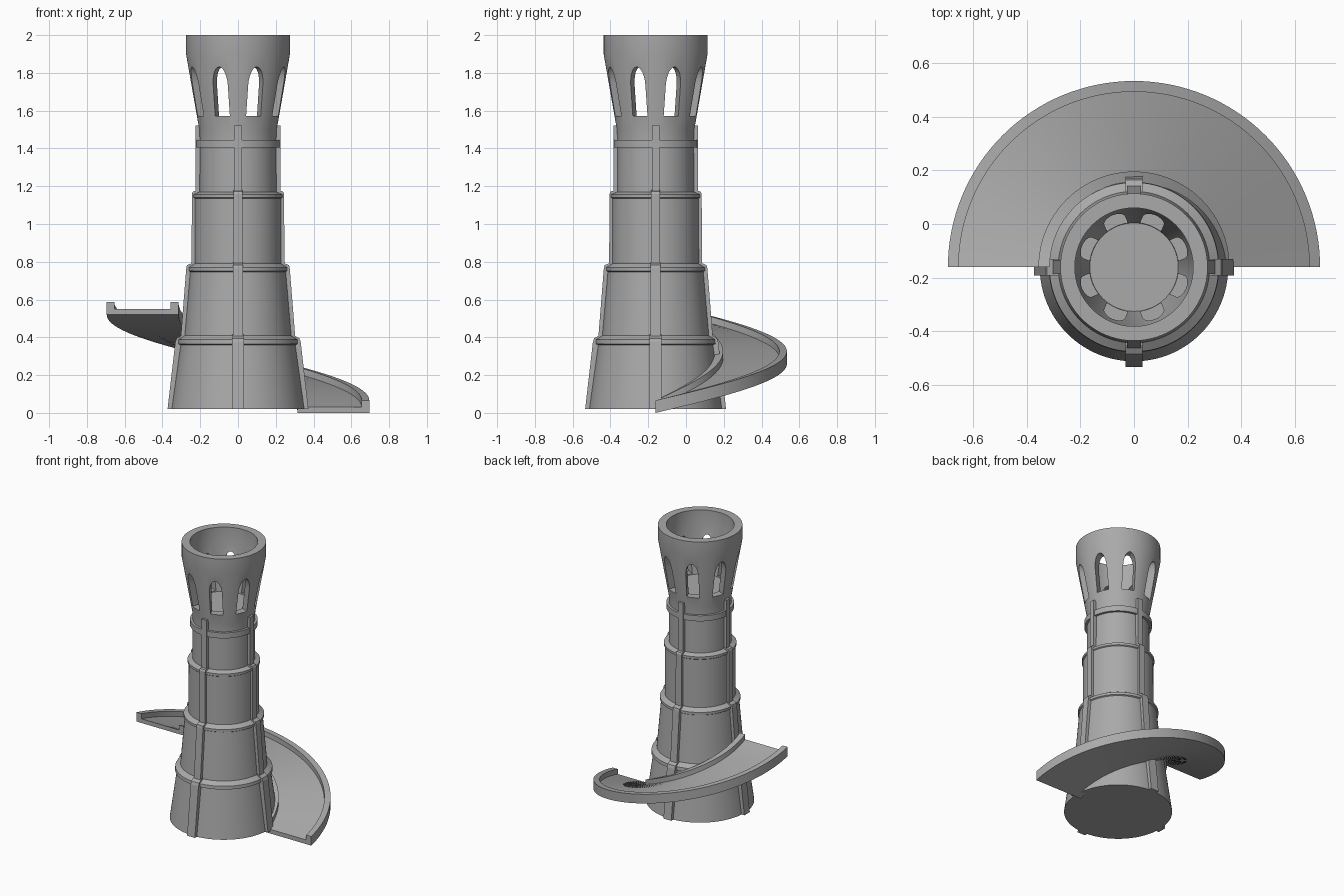
import bpy, bmesh, math
from mathutils import Vector

if "Cube" in bpy.data.objects:
    bpy.data.objects.remove(bpy.data.objects["Cube"])

CY = -0.161          # tower axis in y
SEG = 96

stone = bpy.data.materials.new("grey stone")
stone.diffuse_color = (0.4, 0.4, 0.4, 1)
stone.use_nodes = True
stone.node_tree.nodes["Principled BSDF"].inputs["Base Color"].default_value = stone.diffuse_color


def polar(r, a, z):
    return Vector((r * math.cos(a), CY + r * math.sin(a), z))


def finish(name, bm):
    bmesh.ops.remove_doubles(bm, verts=bm.verts, dist=1e-5)
    bmesh.ops.recalc_face_normals(bm, faces=bm.faces)
    me = bpy.data.meshes.new(name)
    bm.to_mesh(me)
    bm.free()
    me.materials.append(stone)
    ob = bpy.data.objects.new(name, me)
    bpy.context.collection.objects.link(ob)
    return ob


def activate(ob):
    bpy.ops.object.select_all(action='DESELECT')
    ob.select_set(True)
    bpy.context.view_layer.objects.active = ob


def smooth(ob):
    activate(ob)
    bpy.ops.object.shade_smooth_by_angle(angle=math.radians(25))


def lathe(name, profile):
    """Closed solid: the profile starts and ends on the axis."""
    bm = bmesh.new()
    rings = []
    for r, z in profile:
        if r == 0:
            rings.append([bm.verts.new((0, CY, z))] * SEG)
        else:
            rings.append([bm.verts.new(polar(r, 2 * math.pi * i / SEG, z)) for i in range(SEG)])
    for a, b in zip(rings, rings[1:]):
        for i in range(SEG):
            j = (i + 1) % SEG
            vs = list(dict.fromkeys((a[i], a[j], b[j], b[i])))
            bm.faces.new(vs)
    return finish(name, bm)


def prism(bm, lower, upper):
    """Solid between two matching outlines."""
    a = [bm.verts.new(p) for p in lower]
    b = [bm.verts.new(p) for p in upper]
    n = len(a)
    bm.faces.new(a)
    bm.faces.new(b[::-1])
    for i in range(n):
        j = (i + 1) % n
        bm.faces.new((a[i], b[i], b[j], a[j]))


# tower: stepped shaft, ledges, collar, flared hollow head
tower = lathe("tower", [
    (0, 0.02), (0.352, 0.02), (0.305, 0.36), (0.318, 0.365), (0.316, 0.388),
    (0.283, 0.41), (0.254, 0.747), (0.262, 0.752), (0.262, 0.77),
    (0.23, 0.79), (0.229, 1.135), (0.236, 1.14), (0.236, 1.157),
    (0.204, 1.17), (0.203, 1.405), (0.22, 1.405), (0.22, 1.445), (0.203, 1.445),
    (0.205, 1.5), (0.275, 1.9), (0.275, 2.0), (0.221, 2.0), (0.221, 1.9),
    (0.165, 1.565), (0, 1.565)])

# arched windows cut through the head
bm = bmesh.new()
w, z0, z1, rise = 0.042, 1.572, 1.735, 0.097
arch = [(-w, z0), (w, z0)] + [
    (w * math.cos(math.pi * i / 12), z1 + rise * math.sin(math.pi * i / 12)) for i in range(13)]
for k in range(8):
    a = math.radians(22.5 + 45 * k)
    d = Vector((math.cos(a), math.sin(a), 0))
    t = Vector((-d.y, d.x, 0))
    outline = [Vector((0, CY, z)) + t * s for s, z in arch]
    prism(bm, [p + d * 0.13 for p in outline], [p + d * 0.4 for p in outline])
cutter = finish("window_cutter", bm)
cutter.hide_render = True
mod = tower.modifiers.new("windows", 'BOOLEAN')
mod.operation = 'DIFFERENCE'
mod.solver = 'EXACT'
mod.object = cutter
activate(tower)
bpy.ops.object.modifier_apply(modifier=mod.name)
bpy.data.objects.remove(cutter)
smooth(tower)

# four stepped buttress ribs: (half width, radial profile) per tier
tiers = [
    (0.031, [(0.373, 0.02), (0.332, 0.375), (0.325, 0.395), (0.29, 0.415)]),
    (0.026, [(0.304, 0.39), (0.274, 0.765), (0.27, 0.782), (0.235, 0.797)]),
    (0.023, [(0.246, 0.77), (0.244, 1.16), (0.238, 1.172), (0.21, 1.18)]),
    (0.02, [(0.224, 1.155), (0.224, 1.522)])]
for k, name in enumerate(("right", "back", "left", "front")):
    a = k * math.pi / 2
    d = Vector((math.cos(a), math.sin(a), 0))
    t = Vector((-d.y, d.x, 0))
    bm = bmesh.new()
    for hw, prof in tiers:
        rin = prof[-1][0] - 0.03
        pts = prof + [(rin, prof[-1][1]), (rin, prof[0][1])]
        mid = [Vector((0, CY, z)) + d * r for r, z in pts]
        prism(bm, [p - t * hw for p in mid], [p + t * hw for p in mid])
    finish("rib_" + name, bm)

# spiral ramp with rails on both edges
section = [(0.315, 0), (0.695, 0), (0.695, 0.066), (0.655, 0.066),
           (0.655, 0.03), (0.357, 0.03), (0.357, 0.066), (0.315, 0.066)]
STEPS = 64
bm = bmesh.new()
rows = [[bm.verts.new(polar(r, math.pi * i / STEPS, z + 0.52 * i / STEPS)) for r, z in section]
        for i in range(STEPS + 1)]
for a, b in zip(rows, rows[1:]):
    for i in range(8):
        j = (i + 1) % 8
        bm.faces.new((a[i], a[j], b[j], b[i]))
bm.faces.new(rows[0])
bm.faces.new(rows[-1][::-1])
smooth(finish("spiral_ramp", bm))
